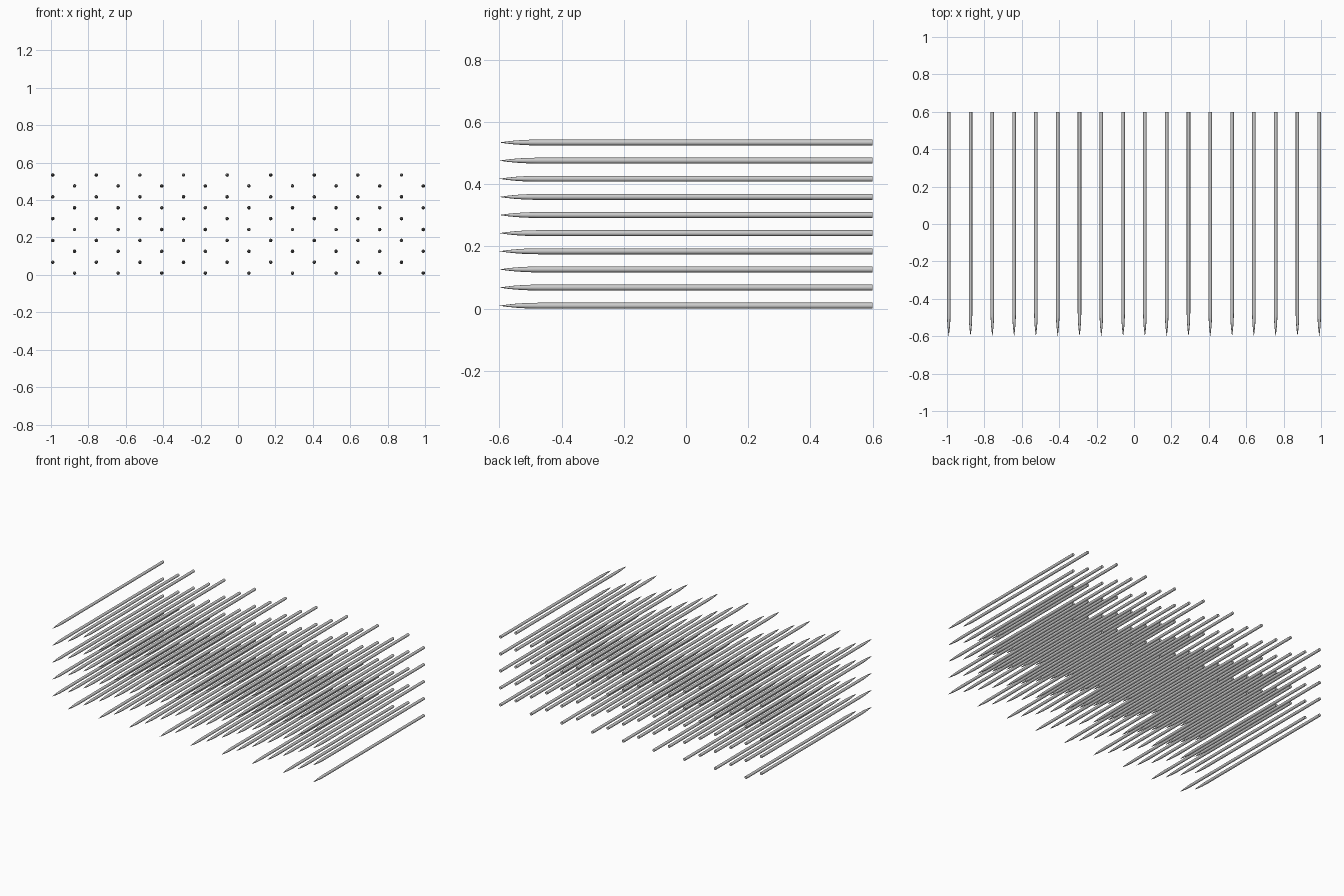
import bpy, bmesh, math

if "Cube" in bpy.data.objects:
    bpy.data.objects.remove(bpy.data.objects["Cube"])

R = 0.0095                 # rod radius
SIDES = 12
DX = (2 - 2 * R) / 17      # column pitch
DZ = DX / 2                # row pitch

# Profile of one rod: (y, radius) from behind the tip to the flat back end
PROFILE = [(-0.575, 0.38 * R), (-0.55, 0.65 * R), (-0.525, 0.84 * R),
           (-0.50, 0.95 * R), (-0.475, R), (0.60, R)]


def rod_mesh():
    bm = bmesh.new()
    tip = bm.verts.new((0, -0.60, 0))
    rings = []
    for y, r in PROFILE:
        angles = [2 * math.pi * i / SIDES for i in range(SIDES)]
        rings.append([bm.verts.new((r * math.cos(a), y, r * math.sin(a))) for a in angles])
    for i in range(SIDES):
        j = (i + 1) % SIDES
        bm.faces.new((tip, rings[0][i], rings[0][j]))
        for a, b in zip(rings, rings[1:]):
            bm.faces.new((a[i], b[i], b[j], a[j]))
    bm.faces.new(rings[-1])
    bmesh.ops.recalc_face_normals(bm, faces=bm.faces)
    mesh = bpy.data.meshes.new("pointed_rod")
    bm.to_mesh(mesh)
    bm.free()
    return mesh


def rod_grid(name, x, z):
    # 9 columns by 5 rows of pointed rods
    obj = bpy.data.objects.new(name, rod_mesh())
    bpy.context.collection.objects.link(obj)
    obj.location = (x, 0, z)
    bpy.ops.object.select_all(action='DESELECT')
    obj.select_set(True)
    bpy.context.view_layer.objects.active = obj
    bpy.ops.object.shade_smooth_by_angle(angle=math.radians(40))
    for label, count, offset in (("columns", 9, (2 * DX, 0, 0)), ("rows", 5, (0, 0, 2 * DZ))):
        mod = obj.modifiers.new(label, 'ARRAY')
        mod.count = count
        mod.use_relative_offset = False
        mod.use_constant_offset = True
        mod.constant_offset_displace = offset


# Two interleaved grids make the staggered pattern
rod_grid("upper_staggered_rods", -1 + R, R + DZ)
rod_grid("lower_staggered_rods", -1 + R + DX, R)
